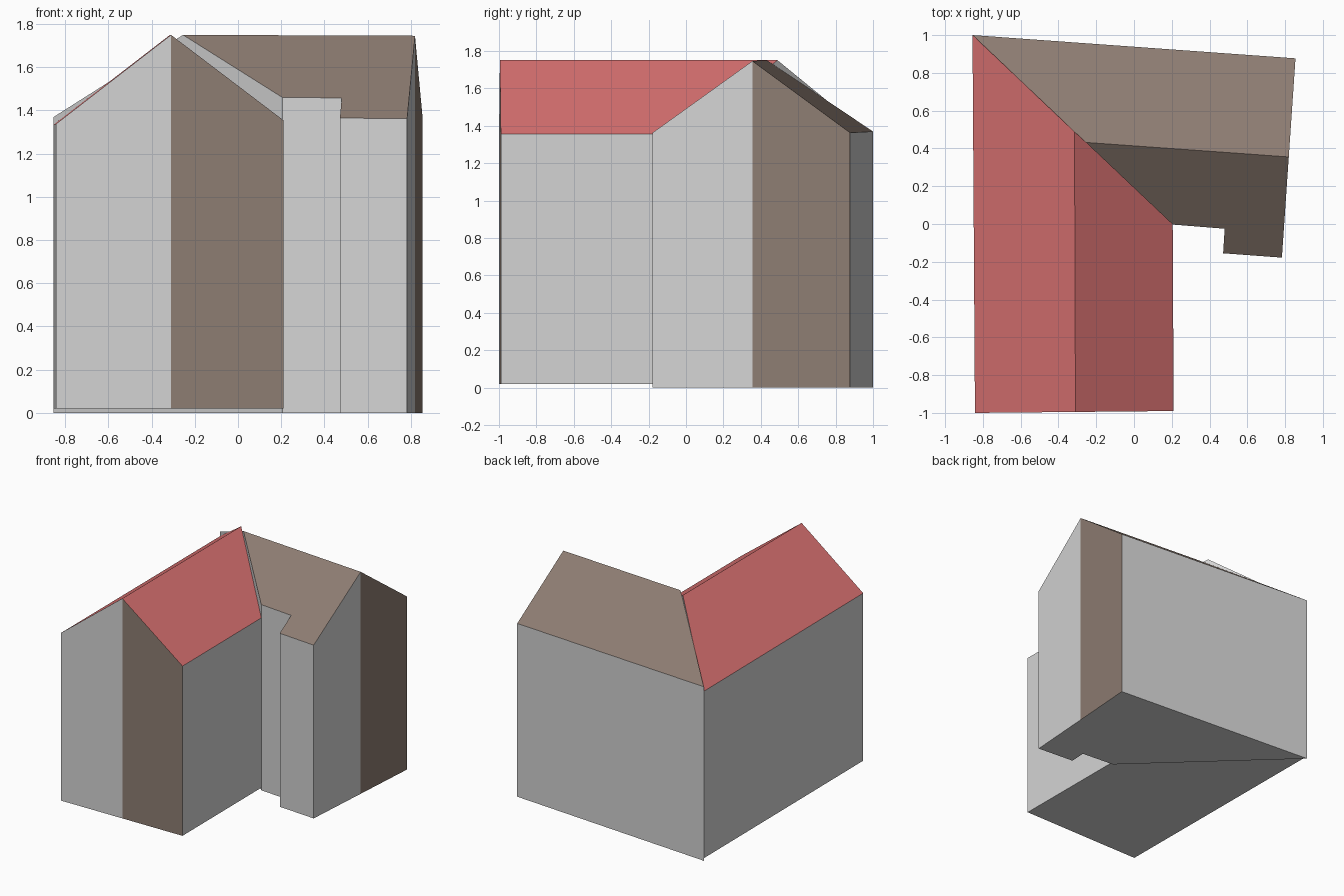
import bpy, bmesh
from mathutils import Vector

if "Cube" in bpy.data.objects:
    bpy.data.objects.remove(bpy.data.objects["Cube"])


def material(name, rgb):
    m = bpy.data.materials.new(name)
    m.diffuse_color = (*rgb, 1)
    m.use_nodes = True
    m.node_tree.nodes["Principled BSDF"].inputs["Base Color"].default_value = m.diffuse_color
    return m


GREY = material("grey_wall", (0.66, 0.66, 0.66))
BROWN = material("brown_cladding", (0.27, 0.205, 0.17))
RED = material("red_roof", (0.69, 0.165, 0.165))


def cut(bm, co, no, clear):
    """Slice the solid; when clear is set, drop the upper side and cap it."""
    geom = bm.verts[:] + bm.edges[:] + bm.faces[:]
    res = bmesh.ops.bisect_plane(bm, geom=geom, dist=1e-4, plane_co=co,
                                 plane_no=no, clear_outer=clear)
    if clear:
        edges = [e for e in res["geom_cut"] if isinstance(e, bmesh.types.BMEdge)]
        bmesh.ops.edgeloop_fill(bm, edges=edges)


def wing(name, outline, base, ridge, eaves, gable_dir, roof_mat):
    """Gabled wing: extruded footprint trimmed by two roof planes.
    The gable half on the side of eaves[1] is clad in brown."""
    bm = bmesh.new()
    floor = bm.faces.new([bm.verts.new((x, y, base)) for x, y in outline])
    up = bmesh.ops.extrude_face_region(bm, geom=[floor], use_keep_orig=True)
    bmesh.ops.translate(bm, vec=(0, 0, 3),
                        verts=[v for v in up["geom"] if isinstance(v, bmesh.types.BMVert)])
    a, b = (Vector(p) for p in ridge)
    # two roof slopes
    for e in eaves:
        n = (b - a).cross(Vector(e) - a).normalized()
        cut(bm, a, n if n.z > 0 else -n, True)
    # split the gable below the ridge
    side = (b - a).cross(Vector((0, 0, 1))).normalized()
    if side.dot(Vector(eaves[1]) - a) < 0:
        side = -side
    cut(bm, a, side, False)
    bmesh.ops.recalc_face_normals(bm, faces=bm.faces[:])
    for f in bm.faces:
        f.normal_update()
        if f.normal.z > 0.3:
            f.material_index = 1
        elif (f.normal.dot(Vector(gable_dir)) > 0.9
              and side.dot(f.calc_center_median() - a) > 0.1):
            # only the outer gable, not the notch walls
            f.material_index = 2
    me = bpy.data.meshes.new(name)
    bm.to_mesh(me)
    bm.free()
    for m in (GREY, roof_mat, BROWN):
        me.materials.append(m)
    ob = bpy.data.objects.new(name, me)
    bpy.context.collection.objects.link(ob)


# Front wing with the red roof
wing("front_wing",
     [(-0.855, 1), (-0.842, -1), (0.21, -0.99), (0.205, -0.003)], 0.02,
     [(-0.31, -0.995, 1.75), (-0.315, 0.49, 1.75)],
     [(-0.842, -1, 1.338), (0.21, -0.99, 1.355)],
     (0, -1, 0), RED)

# Rear wing with the brown roof and a notched front wall
wing("rear_wing",
     [(-0.855, 1), (0.205, -0.003), (0.48, -0.025), (0.472, -0.155),
      (0.783, -0.178), (0.855, 0.877)], 0,
     [(-0.255, 0.432, 1.75), (0.82, 0.355, 1.746)],
     [(0.783, -0.178, 1.363), (0.855, 0.877, 1.363)],
     (1, 0, 0), BROWN)
